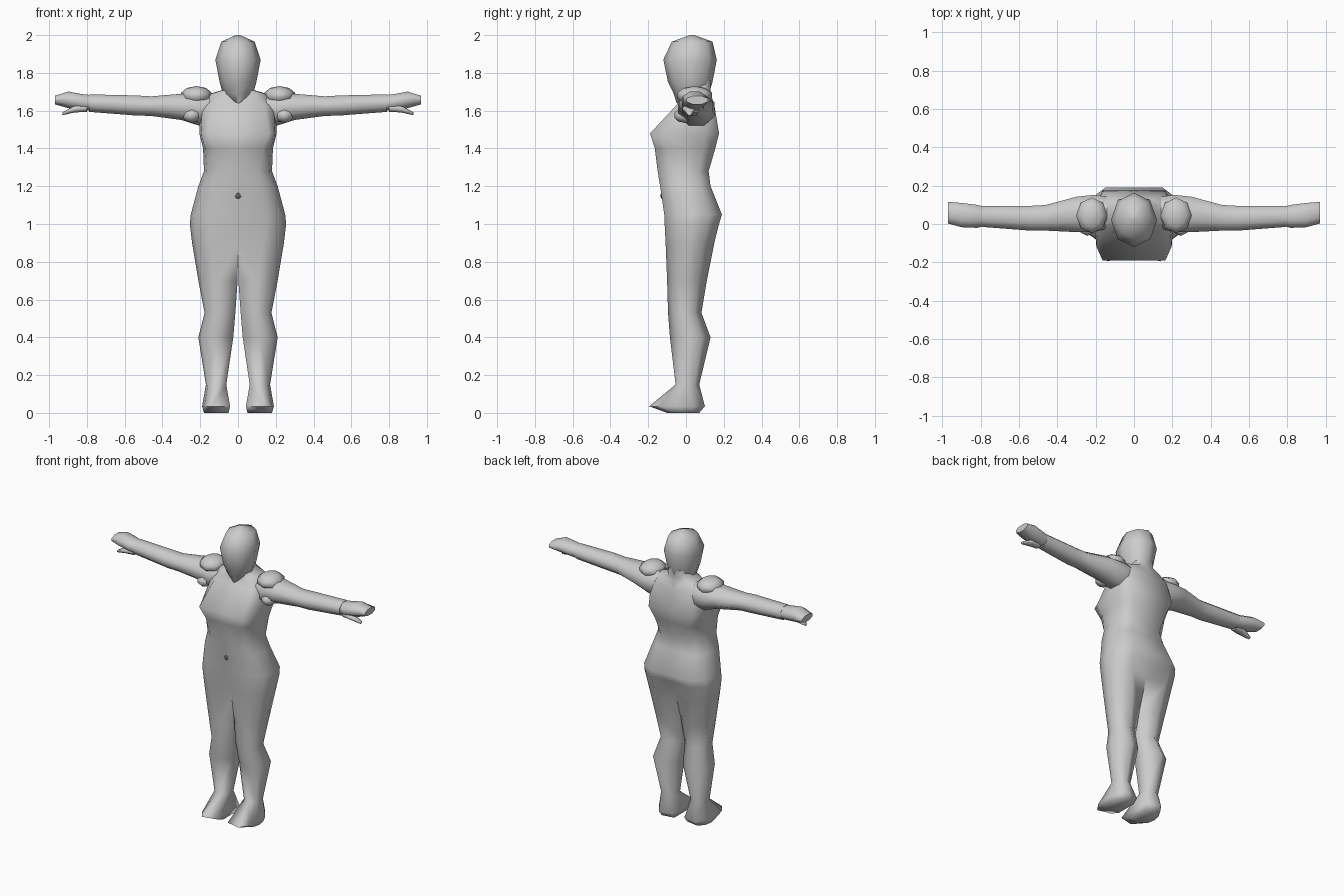
import bpy, bmesh, math
from mathutils import Vector

if "Cube" in bpy.data.objects:
    bpy.data.objects.remove(bpy.data.objects["Cube"])


def material(name, grey):
    m = bpy.data.materials.new(name)
    m.diffuse_color = (grey, grey, grey, 1)
    m.use_nodes = True
    m.node_tree.nodes["Principled BSDF"].inputs["Base Color"].default_value = m.diffuse_color
    return m


CLAY = material("light grey", 0.6)
DARK = material("dark grey", 0.12)


def finish(name, bm, mat=CLAY, mirror=True, angle=60):
    bmesh.ops.recalc_face_normals(bm, faces=bm.faces)
    me = bpy.data.meshes.new(name)
    bm.to_mesh(me)
    bm.free()
    ob = bpy.data.objects.new(name, me)
    bpy.context.collection.objects.link(ob)
    me.materials.append(mat)
    bpy.ops.object.select_all(action='DESELECT')
    ob.select_set(True)
    bpy.context.view_layer.objects.active = ob
    if mirror:
        mod = ob.modifiers.new("mirror", 'MIRROR')
        mod.merge_threshold = 0.0005
    bpy.ops.object.shade_smooth_by_angle(angle=math.radians(angle))
    return ob


def bridge(bm, a, b, closed=True):
    n = len(a)
    for i in range(n if closed else n - 1):
        j = (i + 1) % n
        bm.faces.new((a[i], a[j], b[j], b[i]))


def loft(name, rings, mirror=True, angle=60):
    """Skin closed rings of points and cap both ends."""
    bm = bmesh.new()
    loops = [[bm.verts.new(p) for p in r] for r in rings]
    for a, b in zip(loops, loops[1:]):
        bridge(bm, a, b)
    bm.faces.new(loops[0])
    bm.faces.new(loops[-1])
    return finish(name, bm, mirror=mirror, angle=angle)


def oval(u0, u1, v0, v1, place, n=8, turn=0.0):
    pts = []
    for i in range(n):
        t = 2 * math.pi * i / n + turn
        pts.append(place((u0 + u1) / 2 + (u1 - u0) / 2 * math.cos(t),
                         (v0 + v1) / 2 + (v1 - v0) / 2 * math.sin(t)))
    return pts


# Half body: z, inner x, outer x, front y, back y, flat width, inner depth
BODY = [
    (1.76, 0, .07, -.03, .13, .6, 1), (1.71, 0, .08, -.02, .13, .6, 1),
    (1.69, 0, .15, -.02, .13, .6, 1), (1.63, 0, .20, -.05, .15, .7, 1),
    (1.48, 0, .205, -.19, .175, .8, 1), (1.40, 0, .185, -.165, .155, .7, 1),
    (1.28, 0, .18, -.15, .12, .6, 1), (1.20, 0, .21, -.137, .13, .6, 1),
    (1.05, 0, .25, -.115, .19, .6, 1), (1.00, 0, .255, -.113, .175, .6, .95),
    (.90, 0, .243, -.108, .15, .55, .75), (.70, .002, .21, -.10, .11, .5, .5),
    (.53, .014, .177, -.095, .082, .5, .45), (.40, .025, .21, -.085, .13, .5, .45),
    (.15, .062, .17, -.055, .07, .5, .5), (.035, .042, .19, -.195, .10, .65, .85),
    (.0, .05, .18, -.10, .07, .65, .85),
]


def body_ring(z, xi, xo, yf, yb, a, g):
    d, m, r = xo - xi, (yf + yb) / 2, (yb - yf) / 2
    b = a + (1 - a) * .8
    prof = [(0, -g), (a, -1), (b, -.6), (1, 0), (b, .6), (a, 1), (0, g)]
    return [(xi + u * d, m + v * r, z) for u, v in prof]


bm = bmesh.new()
loops = [[bm.verts.new(p) for p in body_ring(*r)] for r in BODY]
for k, (a, b) in enumerate(zip(loops, loops[1:])):
    bridge(bm, a, b, closed=k >= 10)      # legs close on the inside
bm.faces.new(loops[0])
bm.faces.new(loops[-1])
finish("body_and_legs", bm, angle=75)

# Head: z, half width, front y, back y
HEAD = [(1.64, .02, -.05, .02), (1.69, .08, -.065, .12), (1.75, .097, -.095, .14),
        (1.87, .12, -.12, .163), (1.965, .088, -.075, .14), (2.0, .012, .02, .045)]
loft("head", [oval(-w, w, f, b, lambda x, y, z=z: (x, y, z))
              for z, w, f, b in HEAD], mirror=False, angle=70)


# Arms and hands: x, front y, back y, bottom z, top z
def limb(name, rows):
    loft(name, [oval(f, b, lo, hi, lambda y, z, x=x: (x, y, z), turn=math.pi / 8)
                for x, f, b, lo, hi in rows], angle=70)


limb("arm", [(.14, -.03, .15, 1.51, 1.70), (.21, -.05, .16, 1.515, 1.70),
             (.30, -.05, .15, 1.545, 1.695), (.46, -.04, .105, 1.568, 1.68),
             (.54, -.04, .10, 1.57, 1.685), (.79, -.02, .098, 1.59, 1.69)])
limb("hand", [(.765, -.01, .09, 1.595, 1.685), (.82, -.025, .105, 1.60, 1.69),
              (.90, -.022, .115, 1.61, 1.705), (.97, -.002, .12, 1.632, 1.68)])
limb("thumb", [(.80, -.01, .05, 1.59, 1.64), (.86, -.02, .05, 1.59, 1.63),
               (.93, .005, .03, 1.575, 1.592)])


# Rounded masses at the shoulder and armpit, and the navel
def blob(name, centre, size, mat=CLAY, mirror=True):
    bm = bmesh.new()
    bmesh.ops.create_uvsphere(bm, u_segments=8, v_segments=5, radius=1)
    for v in bm.verts:
        v.co = Vector(centre) + Vector([c * s for c, s in zip(v.co, size)])
    finish(name, bm, mat, mirror, 70)


blob("shoulder", (.22, .045, 1.68), (.085, .098, .05))
blob("armpit", (.245, -.005, 1.575), (.05, .06, .04))
blob("navel", (0, -.129, 1.15), (.016, .006, .016), DARK, False)
